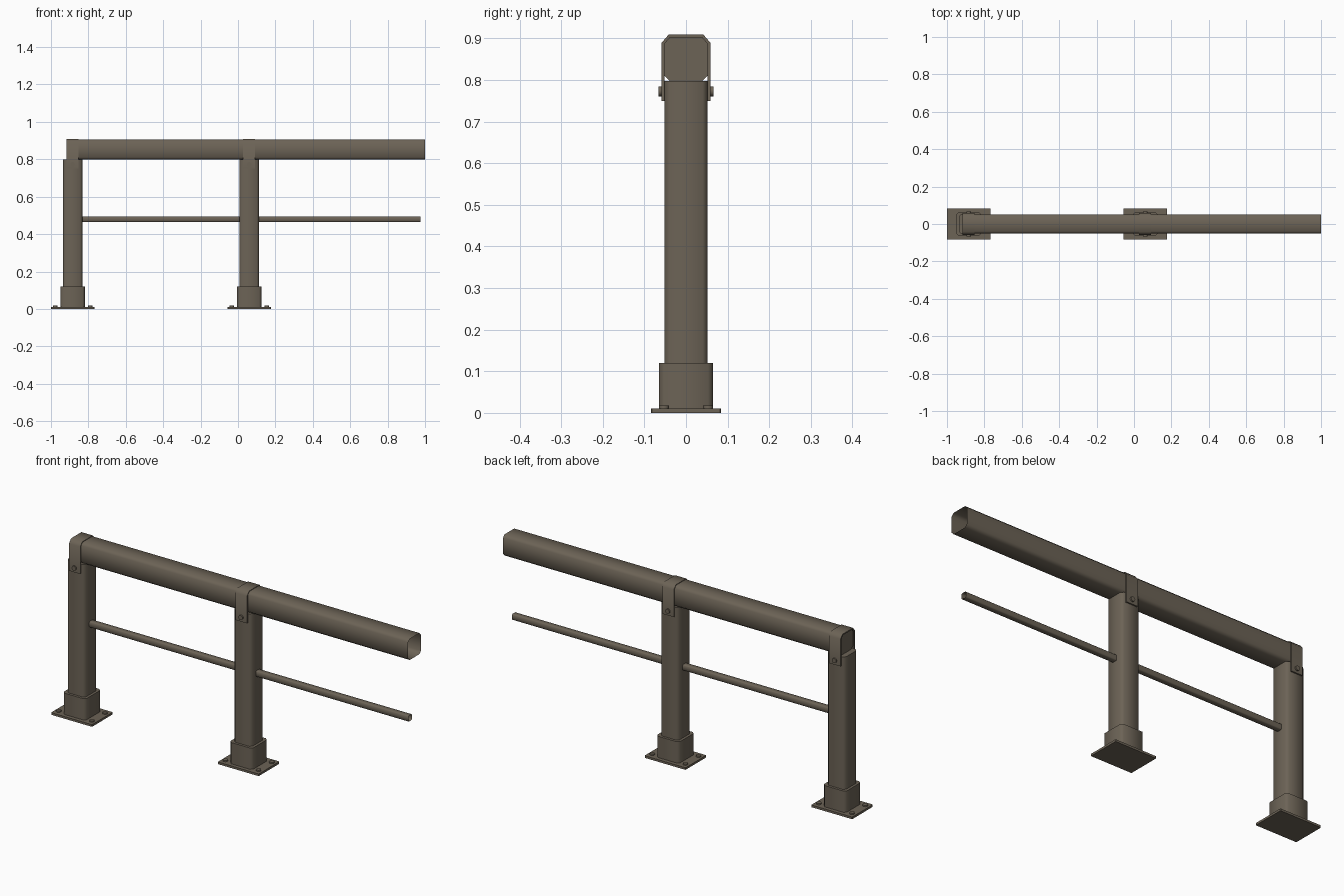
import bpy, bmesh, math
from mathutils import Matrix, Vector

cube = bpy.data.objects.get("Cube")
if cube:
    bpy.data.objects.remove(cube, do_unlink=True)

bronze = bpy.data.materials.new("bronze_metal")
bronze.use_nodes = True
colour = (0.15, 0.125, 0.093, 1)
bronze.diffuse_color = colour
bronze.node_tree.nodes["Principled BSDF"].inputs["Base Color"].default_value = colour

POSTS = {"end": -0.884, "middle": 0.06}
ALONG_X = Matrix(((0, 0, 1), (1, 0, 0), (0, 1, 0))).to_4x4()  # profile (y, z) swept in x


def chamfered(half_w, half_h, cut):
    """Rectangle with cut corners, counter-clockwise."""
    w, h = half_w, half_h
    return [(w, cut - h), (w, h - cut), (w - cut, h), (cut - w, h),
            (-w, h - cut), (-w, cut - h), (cut - w, -h), (w - cut, -h)]


def sweep(name, profile, start, end, turn=Matrix(), at=(0, 0, 0),
          cap_start=True, cap_end=True, smooth=60):
    """Straight sweep of a closed profile, with optional caps."""
    bm = bmesh.new()
    a = [bm.verts.new((x, y, start)) for x, y in profile]
    b = [bm.verts.new((x, y, end)) for x, y in profile]
    n = len(profile)
    for i in range(n):
        j = (i + 1) % n
        bm.faces.new((a[i], a[j], b[j], b[i]))
    if cap_start:
        bm.faces.new(a[::-1])
    if cap_end:
        bm.faces.new(b)
    bm.transform(Matrix.Translation(Vector(at)) @ turn)
    mesh = bpy.data.meshes.new(name)
    bm.to_mesh(mesh)
    bm.free()
    mesh.materials.append(bronze)
    obj = bpy.data.objects.new(name, mesh)
    bpy.context.collection.objects.link(obj)
    bpy.ops.object.select_all(action='DESELECT')
    obj.select_set(True)
    bpy.context.view_layer.objects.active = obj
    bpy.ops.object.shade_smooth_by_angle(angle=math.radians(smooth))
    return obj


def circle(radius, sides=12):
    return [(radius * math.cos(math.tau * i / sides),
             radius * math.sin(math.tau * i / sides)) for i in range(sides)]


# Saddle strap outline: outer side up and over, inner side back
outer = [(0.059, 0.75), (0.059, 0.889), (0.042, 0.909)]
inner = [(0.052, 0.75), (0.052, 0.886), (0.039, 0.902)]
mirror = lambda pts: [(-y, z) for y, z in reversed(pts)]
strap = outer + mirror(outer) + [(-y, z) for y, z in inner] + inner[::-1]

for label, x in POSTS.items():
    # Floor plate, socket and post
    sweep(label + "_base_plate", chamfered(0.116, 0.084, 0.002), 0, 0.011, at=(x, 0, 0), smooth=30)
    sweep(label + "_post_socket", chamfered(0.065, 0.065, 0.012), 0.011, 0.12, at=(x, 0, 0))
    sweep(label + "_post", chamfered(0.052, 0.052, 0.012), 0.11, 0.798, at=(x, 0, 0))
    # Strap over the top rail
    sweep(label + "_rail_strap", strap, -0.032, 0.032, ALONG_X, (x, 0, 0))
    for sy, side in ((-1, "front"), (1, "back")):
        # Strap bolt on each face
        turn = Matrix.Rotation(-sy * math.pi / 2, 4, 'X')
        sweep(f"{label}_{side}_strap_bolt", circle(0.012), 0, 0.01, turn, (x, sy * 0.056, 0.773))
        # Floor bolts at the plate corners
        for sx, hand in ((-1, "right"), (1, "left")):
            sweep(f"{label}_{side}_{hand}_floor_bolt", circle(0.012), 0.009, 0.018,
                  at=(x + sx * 0.094, sy * 0.053, 0))

# Hollow rails, open at the far end
sweep("top_rail", chamfered(0.052, 0.054, 0.013), -0.908, 1.0, ALONG_X, (0, 0, 0.852), cap_end=False)
sweep("middle_rail_first", chamfered(0.015, 0.015, 0.004), -0.84, 0.012, ALONG_X, (0, 0, 0.48))
sweep("middle_rail_second", chamfered(0.015, 0.015, 0.004), 0.108, 0.975, ALONG_X, (0, 0, 0.48), cap_end=False)
